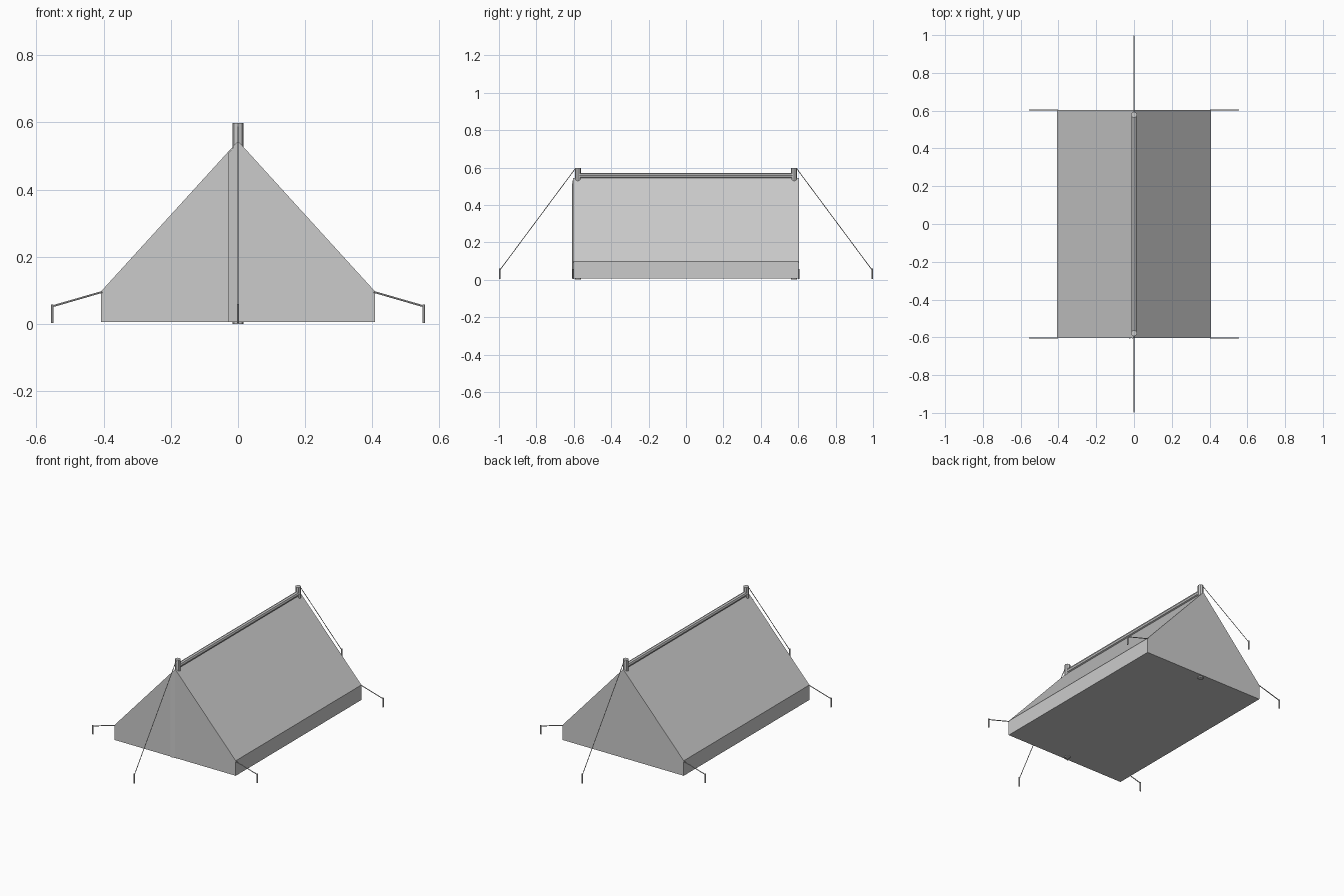
import bpy, bmesh
from mathutils import Vector

cube = bpy.data.objects.get("Cube")
if cube:
    bpy.data.objects.remove(cube, do_unlink=True)

GREY = (0.6, 0.6, 0.6, 1)
mat = bpy.data.materials.new("plain grey")
mat.use_nodes = True
mat.diffuse_color = GREY
bsdf = mat.node_tree.nodes["Principled BSDF"]
bsdf.inputs["Base Color"].default_value = GREY

HALF_W, HALF_L = 0.407, 0.603
FLOOR, EAVE, APEX = 0.007, 0.098, 0.545


def finish(name, bm):
    bmesh.ops.recalc_face_normals(bm, faces=bm.faces)
    mesh = bpy.data.meshes.new(name)
    bm.to_mesh(mesh)
    bm.free()
    mesh.materials.append(mat)
    obj = bpy.data.objects.new(name, mesh)
    bpy.context.collection.objects.link(obj)
    return obj


def extruded(name, profile, y0, y1):
    """Extrude an (x, z) outline along y."""
    bm = bmesh.new()
    face = bm.faces.new([bm.verts.new((x, y0, z)) for x, z in profile])
    ext = bmesh.ops.extrude_face_region(bm, geom=[face])["geom"]
    verts = [v for v in ext if isinstance(v, bmesh.types.BMVert)]
    bmesh.ops.translate(bm, verts=verts, vec=(0, y1 - y0, 0))
    return finish(name, bm)


def rod(name, start, end, radius, sides):
    """Straight faceted rod between two points."""
    a, b = Vector(start), Vector(end)
    bm = bmesh.new()
    bmesh.ops.create_cone(bm, cap_ends=True, segments=sides, radius1=radius,
                          radius2=radius, depth=(b - a).length)
    turn = (b - a).to_track_quat('Z', 'Y').to_matrix().to_4x4()
    turn.translation = (a + b) / 2
    bm.transform(turn)
    return finish(name, bm)


# Canvas: floor, low side walls, sloping roof and end walls
extruded("canvas_body",
         [(-HALF_W, FLOOR), (HALF_W, FLOOR), (HALF_W, EAVE),
          (0, APEX), (-HALF_W, EAVE)], -HALF_L, HALF_L)

# Door overlap: a narrow fold whose free edge stands slightly proud
bm = bmesh.new()
fold = [(0, -0.604, FLOOR), (0, -0.604, APEX - 0.005),
        (-0.028, -0.609, 0.51), (-0.028, -0.609, FLOOR)]
bm.faces.new([bm.verts.new(p) for p in fold])
flap = finish("door_overlap", bm)
thick = flap.modifiers.new("cloth", 'SOLIDIFY')
thick.thickness = 0.001

# Ridge pole
rod("ridge_pole", (0, -0.58, 0.556), (0, 0.58, 0.556), 0.014, 8)

for end, s in (("front", -1), ("back", 1)):
    # Upright pole with its guy rope and peg
    rod(end + "_pole", (0, s * 0.578, 0), (0, s * 0.578, 0.598), 0.016, 8)
    rod(end + "_guy_rope", (0, s * 0.592, 0.594), (0, s * 0.995, 0.052), 0.002, 6)
    rod(end + "_peg", (0, s * 0.996, 0.003), (0, s * 0.996, 0.06), 0.004, 6)
    # Corner ropes and pegs
    for side, d in (("left", 1), ("right", -1)):
        rod(f"{end}_{side}_rope", (d * 0.404, s * 0.603, 0.096),
            (d * 0.553, s * 0.603, 0.053), 0.0028, 6)
        rod(f"{end}_{side}_peg", (d * 0.553, s * 0.603, 0.003),
            (d * 0.553, s * 0.603, 0.058), 0.004, 6)
